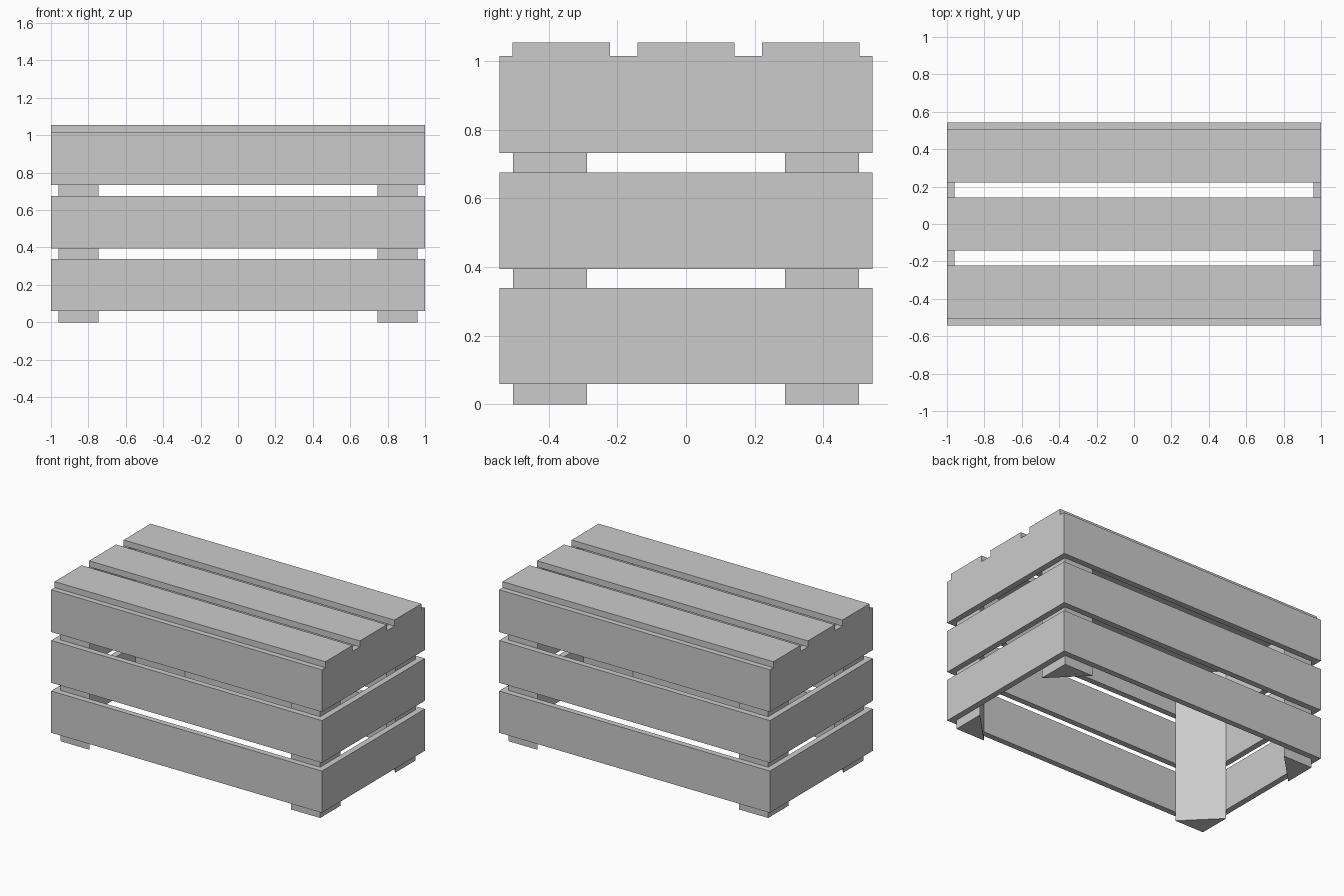
import bpy, bmesh

if "Cube" in bpy.data.objects:
    bpy.data.objects.remove(bpy.data.objects["Cube"])


def prism(name, outline, z0, z1):
    """Extrude a flat xy outline from z0 up to z1."""
    bm = bmesh.new()
    face = bm.faces.new([bm.verts.new((x, y, z0)) for x, y in outline])
    ext = bmesh.ops.extrude_face_region(bm, geom=[face])
    top = [v for v in ext["geom"] if isinstance(v, bmesh.types.BMVert)]
    bmesh.ops.translate(bm, verts=top, vec=(0, 0, z1 - z0))
    bmesh.ops.recalc_face_normals(bm, faces=bm.faces)
    mesh = bpy.data.meshes.new(name)
    bm.to_mesh(mesh)
    bm.free()
    obj = bpy.data.objects.new(name, mesh)
    bpy.context.collection.objects.link(obj)
    return obj


def board(name, x0, x1, y0, y1, z0, z1):
    return prism(name, [(x0, y0), (x1, y0), (x1, y1), (x0, y1)], z0, z1)


IN_X, IN_Y, OUT_Y = 0.96, 0.504, 0.543   # inner frame and outer face
TOP = 1.015                              # underside of the lid

# Side walls: three rows of boards, long ones covering the end ones
for i, (z0, z1) in enumerate([(0.06, 0.339), (0.394, 0.676), (0.733, TOP)]):
    for s, side in ((-1, "front"), (1, "back")):
        ys = sorted((s * IN_Y, s * OUT_Y))
        board(f"{side}_slat_{i + 1}", -1, 1, *ys, z0, z1)
    for s, side in ((-1, "left"), (1, "right")):
        xs = sorted((s * IN_X, s * 1.0))
        board(f"{side}_slat_{i + 1}", *xs, -IN_Y, IN_Y, z0, z1)

# Lid boards
for i, (y0, y1) in enumerate([(-0.506, -0.222), (-0.142, 0.142), (0.222, 0.506)]):
    board(f"lid_slat_{i + 1}", -1, 1, y0, y1, TOP, 1.055)

# Triangular corner posts, also serving as feet
for sx, side in ((-1, "left"), (1, "right")):
    for sy, end in ((-1, "front"), (1, "back")):
        tri = [(sx * IN_X, sy * IN_Y), (sx * 0.745, sy * IN_Y), (sx * IN_X, sy * 0.288)]
        prism(f"{end}_{side}_post", tri, 0, TOP)
